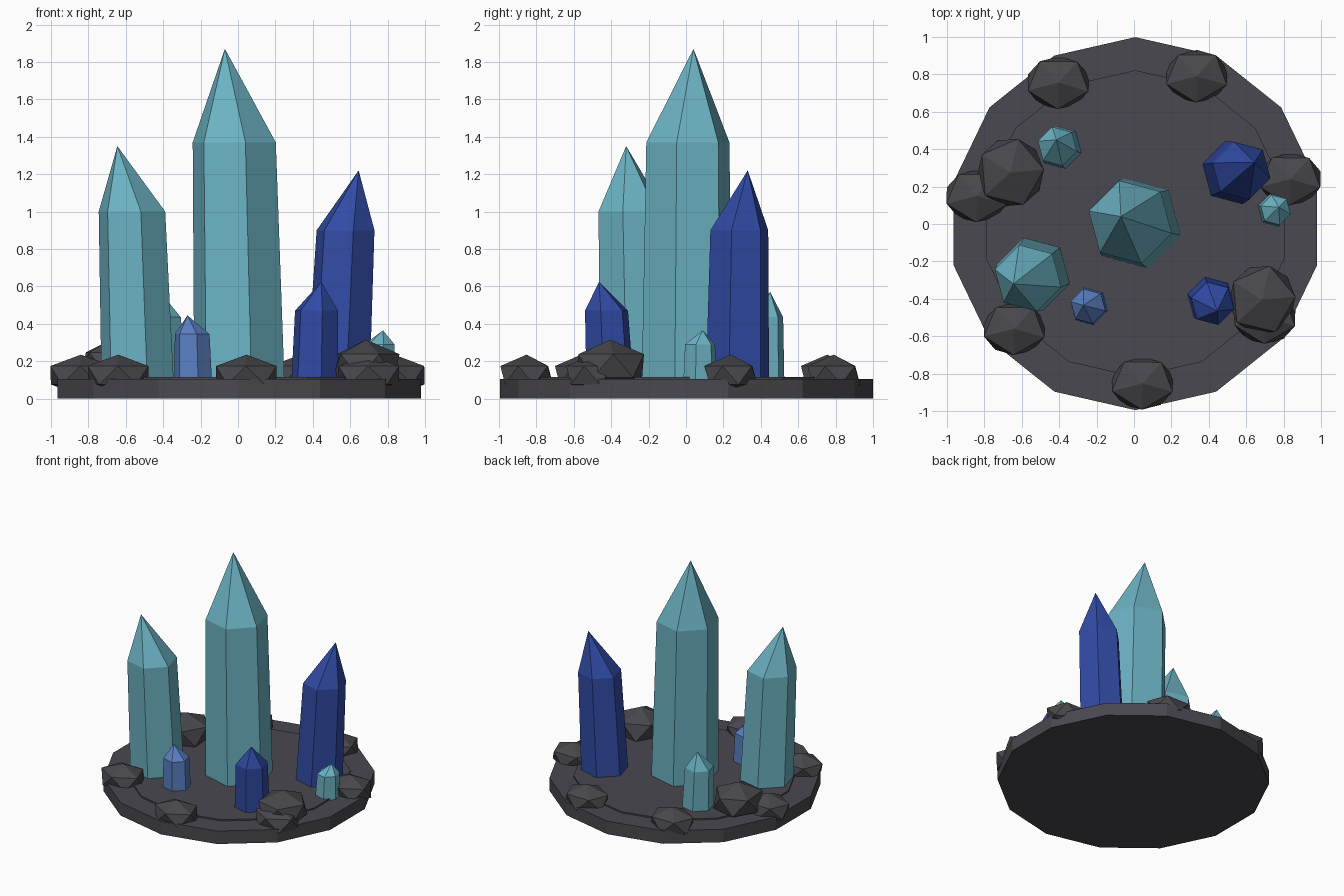
import bpy
import bmesh
from math import radians, cos, sin, pi
from mathutils import Matrix

if "Cube" in bpy.data.objects:
    bpy.data.objects.remove(bpy.data.objects["Cube"])


def material(name, rgb):
    m = bpy.data.materials.new(name)
    m.use_nodes = True
    color = (*rgb, 1)
    m.diffuse_color = color
    bsdf = next(n for n in m.node_tree.nodes if n.type == "BSDF_PRINCIPLED")
    bsdf.inputs["Base Color"].default_value = color
    return m


teal = material("teal crystal", (0.15, 0.45, 0.55))
deep_blue = material("deep blue crystal", (0.03, 0.07, 0.38))
pale_blue = material("pale blue crystal", (0.10, 0.21, 0.53))
base_stone = material("base stone", (0.065, 0.065, 0.079))
rock_stone = material("rock stone", (0.065, 0.063, 0.072))


def add_object(name, bm, mat):
    bmesh.ops.recalc_face_normals(bm, faces=bm.faces)
    mesh = bpy.data.meshes.new(name)
    bm.to_mesh(mesh)
    bm.free()
    mesh.materials.append(mat)
    obj = bpy.data.objects.new(name, mesh)
    bpy.context.collection.objects.link(obj)
    return obj


def ring(bm, x, y, z, r, sides, phase):
    angles = [radians(phase) + 2 * pi * i / sides for i in range(sides)]
    return [bm.verts.new((x + r * cos(a), y + r * sin(a), z)) for a in angles]


def bridge(bm, low, high):
    n = len(low)
    for i in range(n):
        j = (i + 1) % n
        bm.faces.new((low[i], low[j], high[j], high[i]))


def slab(name, r, z0, z1, mat):
    bm = bmesh.new()
    low = ring(bm, 0.007, 0.002, z0, r, 14, 90)
    high = ring(bm, 0.007, 0.002, z1, r, 14, 90)
    bridge(bm, low, high)
    bm.faces.new(low)
    bm.faces.new(high)
    add_object(name, bm, mat)


def crystal(name, mat, foot, foot_r, shoulder, shoulder_r, tip):
    """Leaning six-sided column with a pointed cap."""
    bm = bmesh.new()
    low = ring(bm, *foot, 0.09, foot_r, 6, -15)
    high = ring(bm, *shoulder, shoulder_r, 6, -15)
    apex = bm.verts.new(tip)
    bridge(bm, low, high)
    bm.faces.new(low)
    for i in range(6):
        bm.faces.new((high[i], high[(i + 1) % 6], apex))
    add_object(name, bm, mat)


def rock(name, x, y, z=0.125, size=(0.19, 0.157, 0.11), turn=-19):
    bm = bmesh.new()
    place = (Matrix.Translation((x, y, z)) @ Matrix.Diagonal((*size, 1))
             @ Matrix.Rotation(radians(turn), 4, "Z"))
    bmesh.ops.create_icosphere(bm, subdivisions=1, radius=1, matrix=place)
    add_object(name, bm, rock_stone)


# Base plate with a thin raised floor
slab("base_plate", 0.997, 0, 0.105, base_stone)
slab("raised_floor", 0.82, 0.1, 0.116, base_stone)

# Crystals
crystal("center_crystal", teal, (0.007, 0.005), 0.25,
        (-0.02, 0.01, 1.37), 0.23, (-0.07, 0.04, 1.87))
crystal("right_crystal", teal, (-0.537, -0.267), 0.2,
        (-0.567, -0.29, 1.0), 0.184, (-0.645, -0.32, 1.35))
crystal("left_crystal", deep_blue, (0.535, 0.275), 0.175,
        (0.575, 0.285, 0.9), 0.16, (0.645, 0.33, 1.22))
crystal("left_front_crystal", deep_blue, (0.411, -0.407), 0.13,
        (0.42, -0.425, 0.47), 0.119, (0.445, -0.465, 0.625))
crystal("front_small_crystal", pale_blue, (-0.24, -0.44), 0.104,
        (-0.245, -0.44, 0.345), 0.096, (-0.27, -0.435, 0.445))
crystal("back_small_crystal", teal, (-0.395, 0.41), 0.12,
        (-0.41, 0.415, 0.435), 0.108, (-0.415, 0.45, 0.57))
crystal("left_small_crystal", teal, (0.75, 0.075), 0.092,
        (0.757, 0.075, 0.29), 0.083, (0.775, 0.09, 0.365))

# Small rocks around the rim
small_rocks = {
    "back_right_rock": (-0.405, 0.755),
    "back_left_rock": (0.335, 0.79),
    "right_rock": (-0.84, 0.15),
    "left_rock": (0.835, 0.24),
    "front_right_rock": (-0.64, -0.56),
    "front_rock": (0.045, -0.852),
    "front_left_rock": (0.7, -0.5),
}
for rock_name, spot in small_rocks.items():
    rock(rock_name, *spot)

# Two large rocks
large = (0.2, 0.207, 0.14)
rock("large_right_rock", -0.66, 0.275, 0.185, large, 5)
rock("large_left_rock", 0.685, -0.405, 0.175, large, 5)
